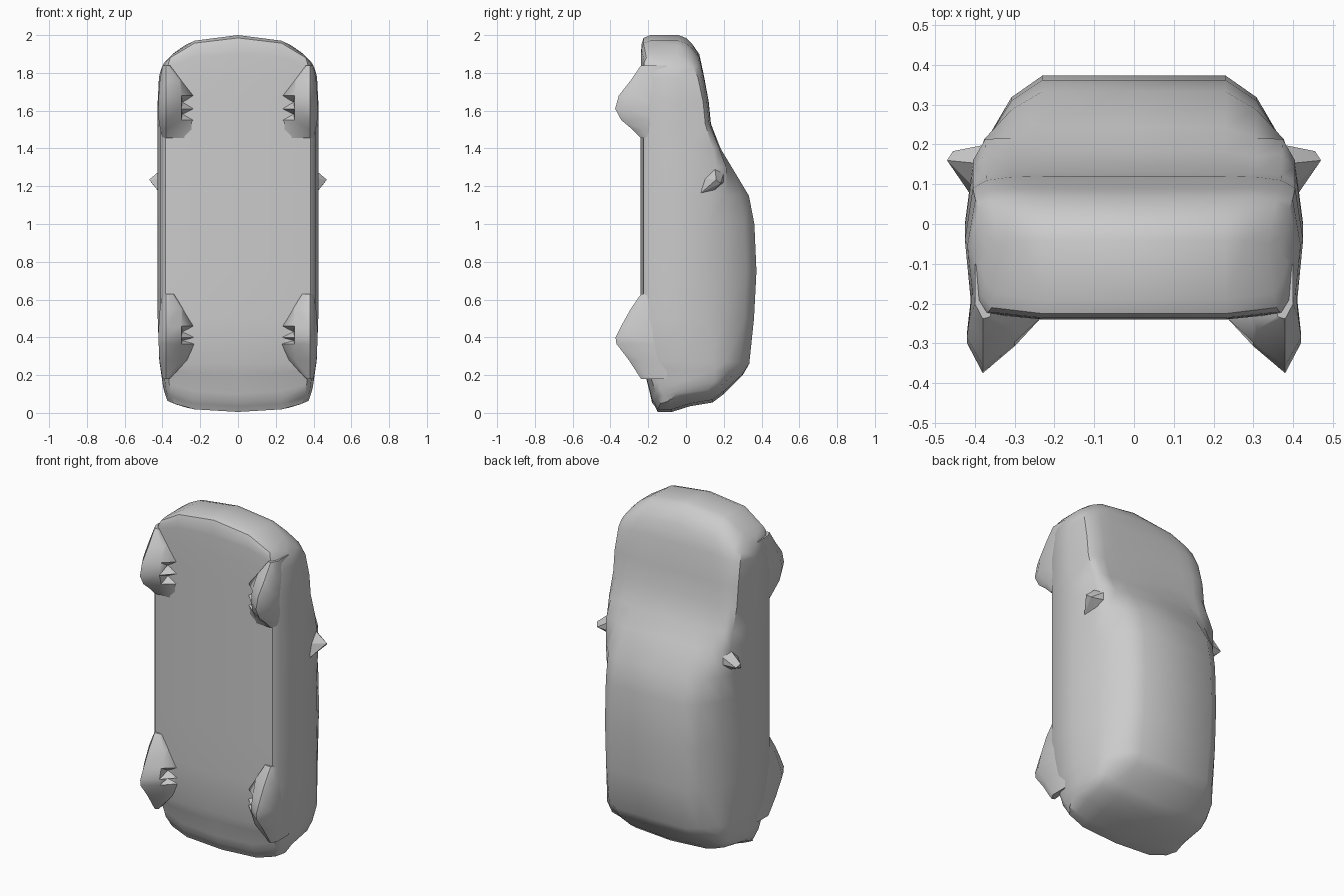
import bpy, bmesh, math
from mathutils import Vector

cube = bpy.data.objects.get("Cube")
if cube:
    bpy.data.objects.remove(cube, do_unlink=True)

grey = bpy.data.materials.new("plain grey")
grey.use_nodes = True
grey.diffuse_color = (0.6, 0.6, 0.6, 1)
grey.node_tree.nodes["Principled BSDF"].inputs["Base Color"].default_value = (0.6, 0.6, 0.6, 1)


def finish(name, bm, angle=40):
    """Turn a +x half into a mirrored, softly shaded object."""
    bmesh.ops.recalc_face_normals(bm, faces=bm.faces)
    mesh = bpy.data.meshes.new(name)
    bm.to_mesh(mesh)
    bm.free()
    mesh.materials.append(grey)
    obj = bpy.data.objects.new(name, mesh)
    bpy.context.collection.objects.link(obj)
    bpy.ops.object.select_all(action='DESELECT')
    obj.select_set(True)
    bpy.context.view_layer.objects.active = obj
    bpy.ops.object.shade_smooth_by_angle(angle=math.radians(angle))
    mod = obj.modifiers.new("mirror", 'MIRROR')
    mod.use_clip = True
    return obj


def loft(bm, sections, closed=False):
    """Skin a list of equal-length point rows; returns vertex rows and faces."""
    rows = [[bm.verts.new(p) for p in s] for s in sections]
    n = len(rows[0])
    faces = []
    for a, b in zip(rows, rows[1:]):
        faces.append([bm.faces.new((a[i], a[(i + 1) % n], b[(i + 1) % n], b[i]))
                      for i in range(n if closed else n - 1)])
    return rows, faces


def mix(a, b, t):
    return a + (b - a) * t


# Body stations from tail to nose: z, belly y, top y, width factor, end bow
STATIONS = [
    (0.005, -.150, -.075, .88, .07), (0.035, -.165, .02, .91, .07),
    (0.055, -.180, .140, .93, .075), (0.10, -.190, .200, .945, .07),
    (0.20, -.215, .300, .965, .03), (0.26, -.232, .335, .98, .01),
    (0.50, -.240, .360, 1, 0), (0.75, -.240, .373, 1, 0),
    (1.00, -.240, .362, 1, 0), (1.15, -.240, .333, 1, 0),
    (1.30, -.240, .243, 1, 0), (1.40, -.240, .183, 1, 0),
    (1.53, -.240, .132, 1, 0), (1.65, -.240, .120, 1, 0),
    (1.80, -.240, .092, .985, .02), (1.90, -.238, .070, .965, .08),
    (1.95, -.236, .035, .95, .115), (1.985, -.225, .0, .93, .14),
    (2.00, -.190, -.04, .91, .15),
]


def body_section(z, yb, yt, w, bow):
    k = min(max((yt - .13) / .245, 0), 1)      # 0 = bonnet, 1 = cabin
    half = [
        (0, yb), (.23, yb), (.385 * w, yb + .015), (.41 * w, yb + .045),
        (.425 * w, min(0, (yt + yb) / 2 + .02)),
        (mix(.405, .403, k) * w, mix(yt - .03, .10, k)),
        (mix(.37, .378, k) * w, mix(yt - .010, .19, k)),
        (mix(.31, .308, k) * w, mix(yt - .002, yt - .055, k)),
        (.23, yt), (0, yt),
    ]
    sign = 1 if z < 1 else -1
    return [(x, y, z + sign * bow * (x / .395) ** 3) for x, y in half]


bm = bmesh.new()
rows, _ = loft(bm, [body_section(*s) for s in STATIONS])
for r in (rows[0], rows[-1]):                  # tail and nose panels
    for i in range(4):
        bm.faces.new((r[i], r[i + 1], r[8 - i], r[9 - i]))
finish("car_body", bm)

# Wheel stations: z, depth below the belly, inner edge x
FRONT = [(1.84, 0, .36), (1.76, .055, .30), (1.68, .118, .23), (1.61, .137, .23),
         (1.55, .105, .23), (1.50, .045, .23), (1.455, 0, .23)]
REAR = [(.63, 0, .34), (.55, .055, .29), (.46, .105, .23), (.40, .135, .23),
        (.365, .13, .23), (.28, .065, .27), (.18, 0, .36)]


def wheel_section(z, d, inner):
    out = .40 + .02 * min(1, d / .08)
    return [(inner, -.232, z), (max(.30, inner + .01), -.236 - .52 * d, z),
            (.38, -.238 - d, z), (out, -.20 - .72 * d, z),
            (.40, -.10, z), (inner + .01, -.15, z)]


for name, stations in (("front_wheels", FRONT), ("rear_wheels", REAR)):
    bm = bmesh.new()
    rows, faces = loft(bm, [wheel_section(*s) for s in stations], closed=True)
    bm.faces.new(rows[0])
    bm.faces.new(rows[-1])
    # Pointed pit on the inner slope of each wheel
    poked = bmesh.ops.poke(bm, faces=[faces[2][0], faces[3][0]])
    for v in poked["verts"]:
        v.co += Vector((.03, .03, 0))
    finish(name, bm, 50)

# Door mirrors: small faceted wedges
bm = bmesh.new()
for p in [(.37, .20, 1.27), (.40, .09, 1.24), (.37, .15, 1.32), (.415, .08, 1.165),
          (.40, .15, 1.18), (.455, .183, 1.215), (.47, .16, 1.235), (.37, .20, 1.22)]:
    bm.verts.new(p)
hull = bmesh.ops.convex_hull(bm, input=bm.verts)
bmesh.ops.delete(bm, geom=[v for v in hull["geom_interior"] if isinstance(v, bmesh.types.BMVert)],
                 context='VERTS')
finish("door_mirrors", bm, 20)
